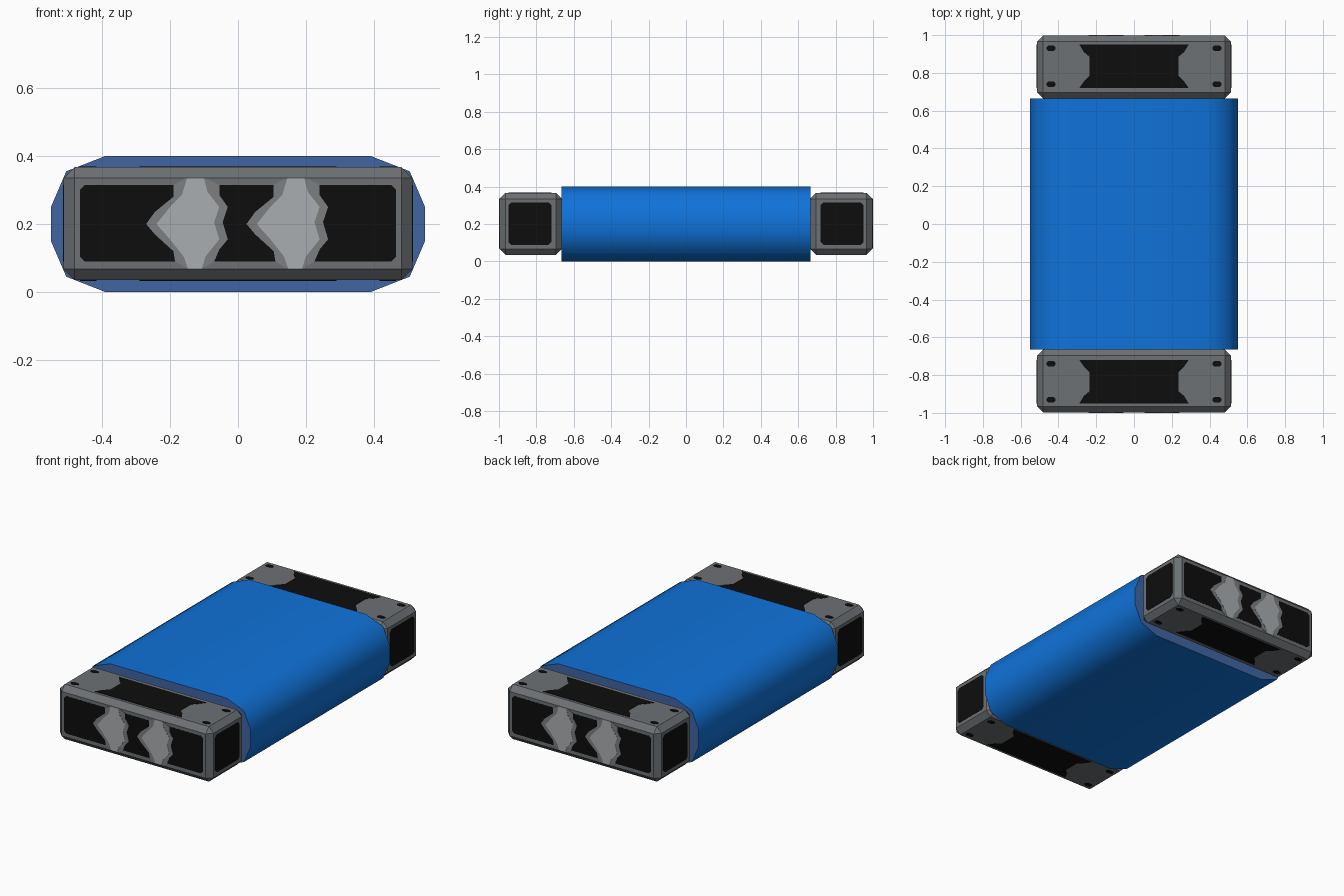
import bpy, bmesh, math
from mathutils import Matrix, Vector

if "Cube" in bpy.data.objects:
    bpy.data.objects.remove(bpy.data.objects["Cube"])


def material(name, rgb):
    m = bpy.data.materials.new(name)
    m.diffuse_color = (*rgb, 1)
    m.use_nodes = True
    m.node_tree.nodes["Principled BSDF"].inputs["Base Color"].default_value = m.diffuse_color
    return m


BLUE = material("bright blue", (0.005, 0.17, 0.70))
DULL = material("dull blue", (0.05, 0.13, 0.36))
GREY = material("frame grey", (0.15, 0.165, 0.175))
BLACK = material("black", (0.004, 0.004, 0.004))
MID = material("mid grey", (0.20, 0.21, 0.22))
LIGHT = material("light grey", (0.40, 0.42, 0.44))


def finish(name, bm, *mats):
    bmesh.ops.recalc_face_normals(bm, faces=bm.faces)
    me = bpy.data.meshes.new(name)
    bm.to_mesh(me)
    bm.free()
    for m in mats:
        me.materials.append(m)
    ob = bpy.data.objects.new(name, me)
    bpy.context.collection.objects.link(ob)
    return ob


def prism(name, pts, origin, u, v, depth, *mats):
    """Extrude a flat outline (in u, v) along u x v."""
    u, v, o = Vector(u), Vector(v), Vector(origin)
    n = u.cross(v)
    bm = bmesh.new()
    f = bm.faces.new([bm.verts.new(o + u * a + v * b) for a, b in pts])
    top = bmesh.ops.extrude_face_region(bm, geom=[f])["geom"]
    bmesh.ops.translate(bm, vec=n * depth,
                        verts=[g for g in top if isinstance(g, bmesh.types.BMVert)])
    return finish(name, bm, *mats)


def chamfered(w, h, c=0.015):
    return [(-w + c, -h), (w - c, -h), (w, -h + c), (w, h - c),
            (w - c, h), (-w + c, h), (-w, h - c), (-w, -h + c)]


# blue sleeve, with duller end rims
half = [(0.39, 0.0), (0.505, 0.045), (0.55, 0.15), (0.55, 0.25), (0.505, 0.355), (0.39, 0.4)]
outline = half + [(-x, z) for x, z in reversed(half)]
sleeve = prism("sleeve", outline, (0, 0.665, 0), (1, 0, 0), (0, 0, 1), 1.33, BLUE, DULL)
for p in sleeve.data.polygons:
    if abs(p.normal.y) > 0.9:
        p.material_index = 1
bpy.context.view_layer.objects.active = sleeve
sleeve.select_set(True)
bpy.ops.object.shade_smooth_by_angle(angle=math.radians(50))

# painted outlines
light = [(-0.24, 0.20), (-0.20, 0.25), (-0.165, 0.285), (-0.15, 0.335), (-0.10, 0.335),
         (-0.09, 0.295), (-0.055, 0.25), (-0.07, 0.205), (-0.055, 0.155),
         (-0.095, 0.105), (-0.107, 0.068), (-0.147, 0.068), (-0.16, 0.105), (-0.20, 0.155)]
fringe = [(-0.27, 0.20), (-0.245, 0.235), (-0.19, 0.28), (-0.19, 0.315), (-0.155, 0.335),
          (-0.095, 0.335), (-0.055, 0.315), (-0.055, 0.285), (-0.03, 0.25), (-0.045, 0.205),
          (-0.03, 0.155), (-0.055, 0.125), (-0.07, 0.09), (-0.105, 0.068), (-0.15, 0.068),
          (-0.185, 0.09), (-0.19, 0.12), (-0.245, 0.17)]
waist = [(-0.29, -0.115), (0.29, -0.115), (0.265, -0.075), (0.235, -0.05), (0.235, 0.05),
         (0.265, 0.08), (0.29, 0.115), (-0.29, 0.115), (-0.265, 0.08), (-0.235, 0.05),
         (-0.235, -0.05), (-0.265, -0.075)]

for side, turn in (("front", 0), ("back", math.pi)):
    R = Matrix.Rotation(turn, 3, 'Z')
    Z = Vector((0, 0, 1))

    def plate(name, pts, origin, u, v, depth, mat):
        prism(f"{side}_{name}", pts, R @ Vector(origin), R @ Vector(u), R @ Vector(v), depth, mat)

    # chamfered end block
    bm = bmesh.new()
    bmesh.ops.create_cube(bm, size=1)
    bmesh.ops.scale(bm, vec=(1.026, 0.333, 0.332), verts=bm.verts)
    bmesh.ops.bevel(bm, geom=bm.edges[:], offset=0.032, segments=1, affect='EDGES')
    bmesh.ops.translate(bm, vec=R @ Vector((0, -0.8305, 0.201)), verts=bm.verts)
    finish(f"{side}_end_block", bm, GREY)

    # end panel with two diamond marks
    X, Y = (1, 0, 0), (0, 1, 0)
    plate("end_panel", chamfered(0.465, 0.113), (0, -0.997, 0.202), X, Z, 0.001, BLACK)
    for i, dx in enumerate((0, 0.295)):
        plate(f"diamond_rim_{i}", fringe, (dx, -0.997, 0), X, Z, 0.002, MID)
        plate(f"diamond_{i}", light, (dx, -0.997, 0), X, Z, 0.003, LIGHT)

    # side panels
    plate("right_panel", chamfered(0.115, 0.113), (0.513, -0.835, 0.202), Y, Z, 0.002, BLACK)
    plate("left_panel", chamfered(0.115, 0.113), (-0.513, -0.835, 0.202), (0, -1, 0), Z, 0.002, BLACK)

    # top and bottom panels with corner studs
    for part, z, u in (("top", 0.367, X), ("bottom", 0.035, (-1, 0, 0))):
        plate(f"{part}_panel", waist, (0, -0.835, z), u, Y, 0.002, BLACK)
        for i, (sx, y) in enumerate(((-1, -0.93), (1, -0.93), (-1, -0.74), (1, -0.74))):
            plate(f"{part}_stud_{i}", chamfered(0.024, 0.014, 0.009),
                  (sx * 0.44, y, z), u, Y, 0.002, BLACK)
